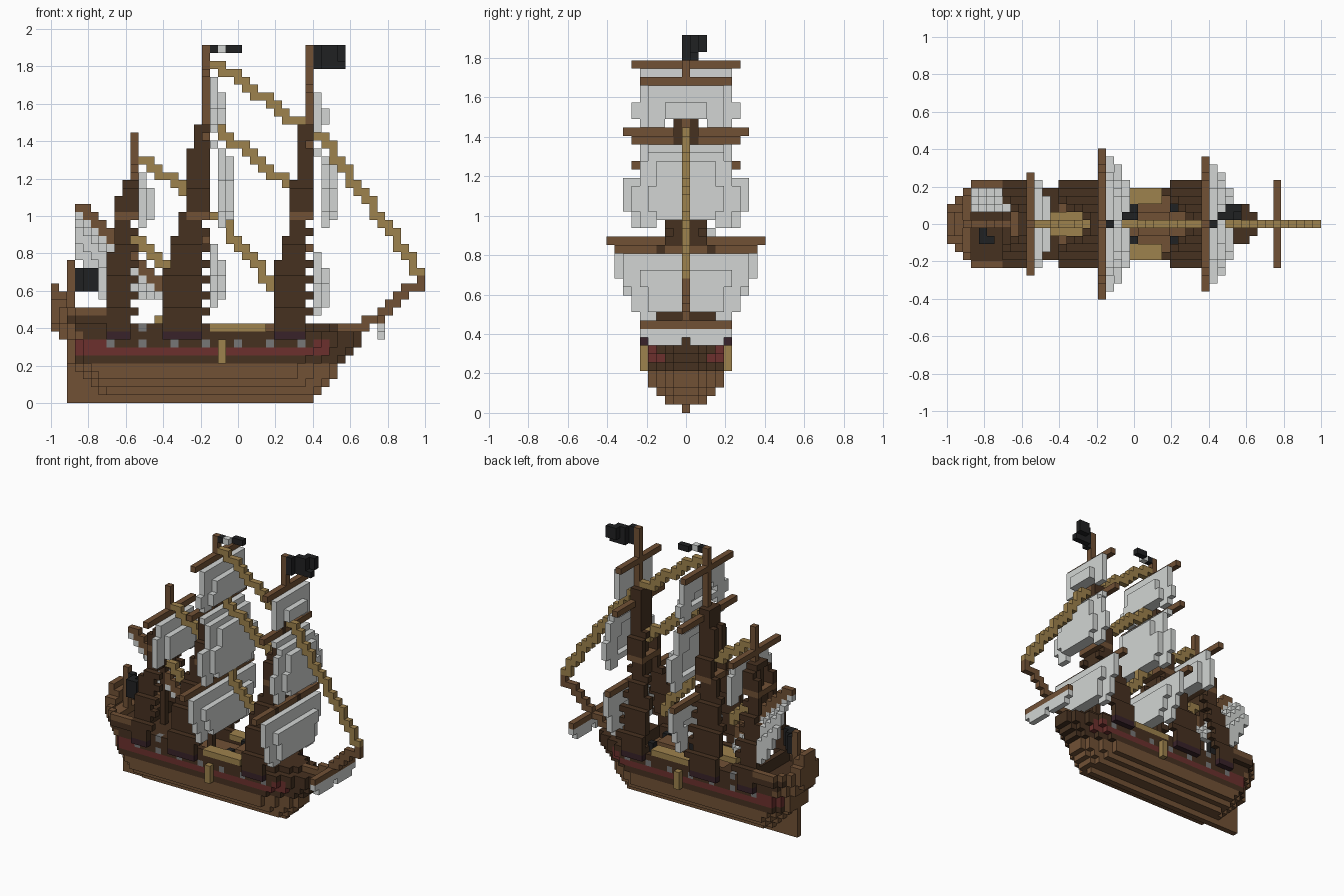
import bpy
import bmesh
from mathutils import Vector

if "Cube" in bpy.data.objects:
    bpy.data.objects.remove(bpy.data.objects["Cube"])

V = 2 / 47  # size of one block
COLOURS = {"brown_wood": "715135", "dark_wood": "463120", "tan_rope": "9e824d",
           "sail_cloth": "d2d5d3", "red_paint": "6c302d", "plum_paint": "382229",
           "black_cloth": "202122", "iron_grey": "777777"}
BROWN, DARK, TAN, SAIL, RED, PLUM, BLACK, GREY = range(len(COLOURS))


def linear(c):
    return c / 12.92 if c <= 0.04 else ((c + 0.055) / 1.055) ** 2.4


MATS = []
for name, code in COLOURS.items():
    rgb = [linear(b / 255) for b in bytes.fromhex(code)]
    mat = bpy.data.materials.new(name)
    mat.use_nodes = True
    mat.diffuse_color = (*rgb, 1)
    shader = next(n for n in mat.node_tree.nodes if n.type == "BSDF_PRINCIPLED")
    shader.inputs["Base Color"].default_value = (*rgb, 1)
    MATS.append(mat)


def box(i, j, k, col):
    """Cells of a block; each range is inclusive."""
    return {(a, b, c): col for a in range(i[0], i[1] + 1)
            for b in range(j[0], j[1] + 1) for c in range(k[0], k[1] + 1)}


def build(name, cells):
    """Mesh with the outer faces of a set of blocks."""
    bm = bmesh.new()
    corners = {}

    def corner(p):
        key = tuple(round(q) for q in p)
        if key not in corners:
            corners[key] = bm.verts.new(((key[0] - 23.5) * V, (key[1] - 0.5) * V, key[2] * V))
        return corners[key]

    for cell, col in cells.items():
        for axis in range(3):
            for side in (0, 1):
                near = list(cell)
                near[axis] += 2 * side - 1
                if tuple(near) in cells:
                    continue
                u, w, o = Vector((0, 0, 0)), Vector((0, 0, 0)), Vector(cell)
                u[(axis + 1) % 3] = w[(axis + 2) % 3] = 1
                o[axis] += side
                ring = [o, o + u, o + u + w, o + w]
                face = bm.faces.new([corner(p) for p in (ring if side else ring[::-1])])
                face.material_index = col
    mesh = bpy.data.meshes.new(name)
    bm.to_mesh(mesh)
    bm.free()
    for mat in MATS:
        mesh.materials.append(mat)
    bpy.context.collection.objects.link(bpy.data.objects.new(name, mesh))


def stairs(start, end, col):
    """Stepped line of blocks on the centre plane."""
    (i0, k0), (i1, k1) = start, end
    cells, k = {}, k0
    for i in range(i0, i1 + 1):
        goal = round(k0 + (k1 - k0) * (i - i0) / (i1 - i0))
        cells.update(box((i, i), (0, 0), (min(k, goal), max(k, goal)), col))
        k = goal
    return cells


# Hull: rows narrow towards keel, bow and stern
BOW_END = [32, 33, 34, 35, 35, 36, 37, 38, 38, 35]
HALF = [0, 2, 3, 4, 4, 4, 4, 4, 4, 4]
BOW_CUT = [0, 0, 1, 3, 5]
STERN_CUT = [0, 0, 0, 1, 2]


def hull_colour(i, j, k):
    if k < 5 or i <= 3 and j <= 2 and k < 8:
        return BROWN
    if j == 4 and (k == 7 and i % 4 == 3 and 7 <= i <= 31 or k == 9 and i in (11, 15)):
        return GREY
    if j >= 3 and (k == 6 or k == 7 and (i < 7 or 33 <= i <= 34)):
        return RED
    return BROWN if k == 7 and j < 4 and i < 31 else DARK


hull = {}
for k, end in enumerate(BOW_END):
    for j in range(HALF[k] + 1):
        first = 2 + STERN_CUT[j] if k >= 5 or j == 0 else 7 - k + j // 2
        for i in range(first, end - BOW_CUT[j] + 1):
            if k >= 8 and j < 4 and 14 <= i <= 30:
                continue  # open waist
            if k == 9 and 20 <= i <= 27:
                continue
            for s in (j, -j):
                hull[i, s, k] = hull_colour(i, j, k)
build("hull", hull)

# Stern castle: rounded in plan, swelling at the rail, raised at the back
stern = {}
for i, full in enumerate((2, 3, 4, 5, 5, 5, 5)):
    for k in range(max(8, 9 - i), 12):
        half = full - (k < 10)
        for j in range(-half, half + 1):
            edge = abs(j) == half or i == 0
            if k == 11 and not edge or k == 10 and i > 2 and not edge:
                continue
            stern[i, j, k] = DARK if k in (9, 10) and abs(j) >= 4 else BROWN
for i, k, half in ((1, 12, 2), (1, 13, 1), (0, 12, 2), (0, 13, 1), (0, 14, 1)):
    stern.update(box((i, i), (-half, half), (k, k), BROWN))
stern.update(box((7, 7), (-4, 4), (10, 11), DARK))
build("stern_castle", stern)

# Deck fittings
fittings = {}
for s in (1, -1):
    fittings.update(box((20, 26), sorted((3 * s, 4 * s)), (9, 9), TAN))
    fittings.update(box((23, 23), (2 * s, 2 * s), (8, 9), BLACK))
    fittings.update(box((28, 28), (2 * s, 2 * s), (8, 9), BLACK))
    ladder = box((21, 21), (5 * s, 5 * s), (5, 7), TAN)
    build("side_ladder_" + ("right" if s < 0 else "left"), ladder)
fittings.update(box((24, 27), (-1, 1), (8, 9), BROWN))
fittings.update(box((13, 17), (-1, 1), (10, 10), TAN))
build("deck_fittings", fittings)

# Masts: (name, mast column, top, tier split, shroud steps, yards)
MASTS = [
    ("mizzen", 10, 34, 28, [(7, 19), (8, 26), (9, 28)], [(29, 6)]),
    ("main", 19, 45, 35, [(14, 17), (15, 21), (16, 24), (17, 32), (18, 35)], [(41, 6), (33, 7), (20, 9)]),
    ("fore", 32, 45, 35, [(28, 18), (29, 21), (30, 28), (31, 35)], [(39, 5), (32, 6), (19, 8)]),
]
for name, col, top, split, steps, yards in MASTS:
    mast = box((col - 1, col - 1), (0, 0), (8, split - 1), DARK)
    mast.update(box((col, col), (0, 0), (24, top - 1), BROWN))
    mast.update(box((col - 1, col - 1), (-1, 1), (20, 22), DARK))
    mast.update(box((col - 2, col), (-2, 2), (23, 23), BROWN))
    build(name + "_mast", mast)
    rig = {}
    for k in range(8, split):
        out = round(5 - 3 * max(0, k - 9) / 13) if k < 23 else (2 if k < 27 else 1)
        first = next(i for i, limit in steps if k < limit)
        last = col if k > 23 or (k % 2 and k > 10) else col - 1
        for s in (out, -out):
            rig.update(box((first, last), (s, s), (k, k), PLUM if k == 8 else DARK))
    build(name + "_shrouds", rig)
    for n, (k, half) in enumerate(yards):
        build(f"{name}_yard_{n}", box((col, col), (-half, half), (k, k), BROWN))


def square_sail(name, col, low, high, depth, widths):
    """Billowing sheet one block thick; widths gives (topmost row, half width)."""
    cells = {}
    for k in range(low, high + 1):
        w = [half for row, half in widths if k <= row][-1]
        for j in range(-w, w + 1):
            if k == low and abs(j) < w - 1:
                continue  # arched foot
            inset = min(w - abs(j), high - k, k - low + 1)
            base = 1 if depth == 1 or k == high else 2
            cells[col + base + (inset >= 2), j, k] = SAIL
            if inset == 2:
                cells[col + base, j, k] = SAIL
    build(name, cells)


square_sail("main_topgallant", 19, 34, 40, 1, [(40, 5), (36, 6), (34, 5)])
square_sail("main_topsail", 19, 22, 32, 2, [(32, 5), (27, 7), (23, 6)])
square_sail("main_course", 19, 12, 19, 1, [(19, 8), (15, 7), (13, 6)])
square_sail("fore_topgallant", 32, 34, 38, 1, [(38, 4)])
square_sail("fore_topsail", 32, 22, 31, 2, [(31, 4), (29, 5), (26, 6), (23, 5)])
square_sail("fore_course", 32, 11, 18, 1, [(18, 7), (14, 6), (11, 5)])
square_sail("mizzen_topsail", 10, 22, 28, 1, [(28, 4), (26, 5)])

# Slanted aft sail under its gaff
build("gaff", stairs((3, 24), (13, 14), BROWN))
aft = {}
for i in range(3, 14):
    gaff = 27 - i
    for k in range(max(13, gaff - 9 + abs(i - 6)), gaff):
        aft[i, (0, 2, 3, 3, 4)[min(4, gaff - k - 1)], k] = SAIL
build("aft_sail", aft)

# Bowsprit with its small yard and sail
sprit = box((36, 39), (0, 0), (9, 9), BROWN)
sprit.update(stairs((38, 9), (46, 15), BROWN))
build("bowsprit", sprit)
build("sprit_yard", box((41, 41), (-5, 5), (10, 10), BROWN))
sprit_sail = box((41, 41), (-5, 5), (9, 9), SAIL)
for s in (1, -1):
    sprit_sail.update(box((41, 41), sorted((s, 4 * s)), (8, 8), SAIL))
build("sprit_sail", sprit_sail)

# Stays running forward and down from each mast
STAYS = [((33, 33), (46, 15)), ((20, 42), (31, 34)), ((20, 34), (30, 26)),
         ((20, 23), (27, 14)), ((11, 30), (19, 24)), ((10, 20), (14, 16))]
for n, (a, b) in enumerate(STAYS):
    build(f"stay_{n}", stairs(a, b, TAN))

# Flags, rippling sideways
build("stern_flagpole", box((2, 2), (0, 0), (11, 17), BROWN))
flag = {}
for i, j in ((3, 0), (4, -1), (4, -2), (5, -2)):
    flag.update(box((i, i), (j, j), (14, 16), BLACK))
build("stern_flag", flag)
flag = {}
for i, j in ((33, 0), (34, 1), (35, 1), (35, 2), (36, 2)):
    flag.update(box((i, i), (j, j), (43, 44), BLACK))
    flag[i, min(j, 1), 42] = BLACK
build("fore_flag", flag)
build("main_pennant", {(20, 0, 44): BLACK, (21, 0, 44): SAIL, (22, 1, 44): BLACK, (23, 1, 44): BLACK})
